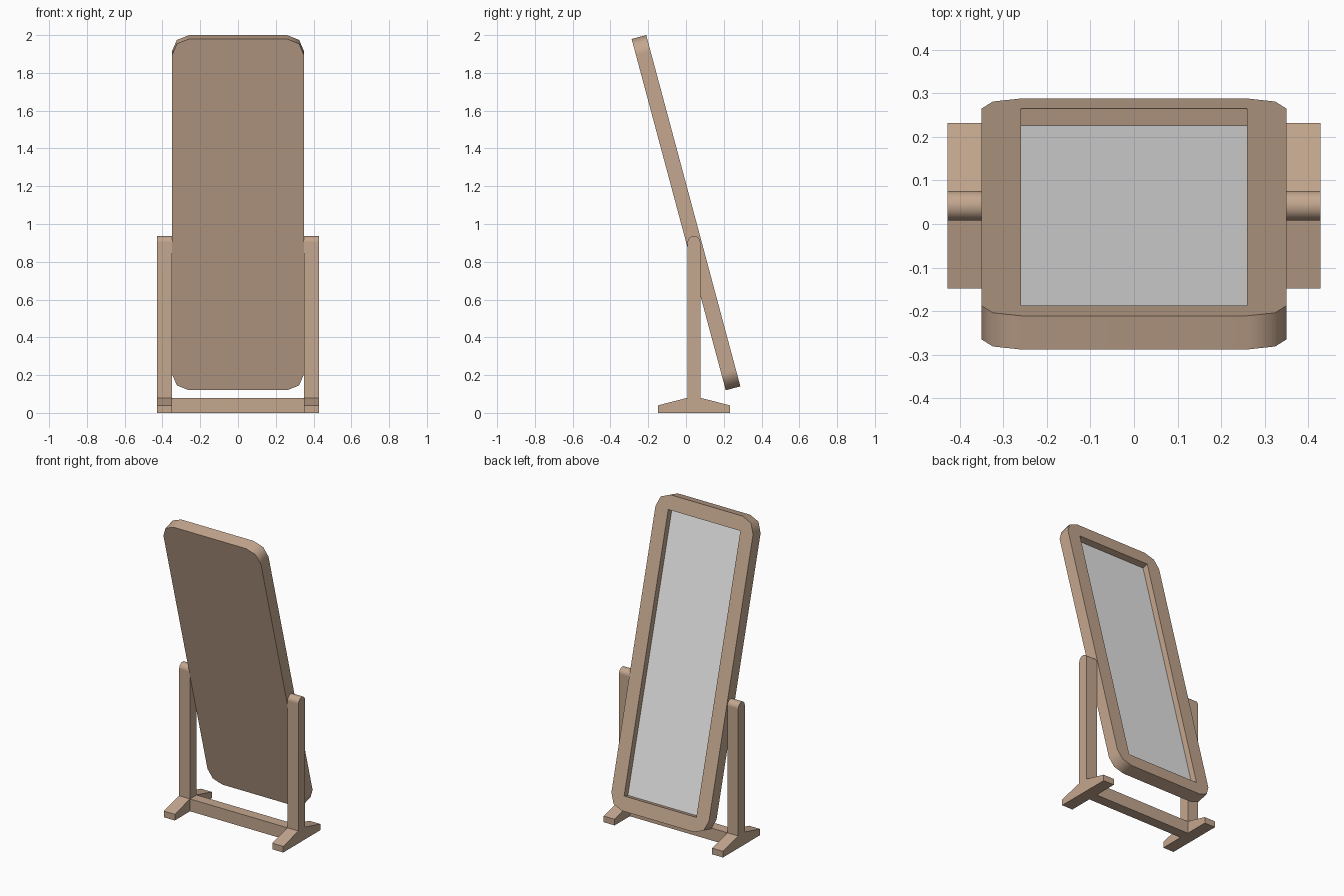
import bpy, bmesh, math
from mathutils import Vector, Matrix

cube = bpy.data.objects.get("Cube")
if cube:
    bpy.data.objects.remove(cube)


def material(name, colour):
    mat = bpy.data.materials.new(name)
    mat.use_nodes = True
    mat.diffuse_color = (*colour, 1)
    mat.node_tree.nodes["Principled BSDF"].inputs["Base Color"].default_value = (*colour, 1)
    return mat


wood = material("warm wood", (0.55, 0.385, 0.275))
glass = material("silver glass", (0.8, 0.8, 0.8))


def prism(name, points, axis, low, high, mat, smooth=False):
    """Extrude a closed outline: (y, z) points along x, or (x, z) points along y."""
    place = (lambda u, v: Vector((low, u, v))) if axis == "x" else (lambda u, v: Vector((u, low, v)))
    shift = Vector((high - low, 0, 0)) if axis == "x" else Vector((0, high - low, 0))
    bm = bmesh.new()
    base = bm.faces.new([bm.verts.new(place(u, v)) for u, v in points])
    grown = bmesh.ops.extrude_face_region(bm, geom=[base], use_keep_orig=True)["geom"]
    bmesh.ops.translate(bm, vec=shift, verts=[g for g in grown if isinstance(g, bmesh.types.BMVert)])
    bmesh.ops.recalc_face_normals(bm, faces=bm.faces)
    mesh = bpy.data.meshes.new(name)
    bm.to_mesh(mesh)
    bm.free()
    mesh.materials.append(mat)
    obj = bpy.data.objects.new(name, mesh)
    bpy.context.collection.objects.link(obj)
    if smooth:
        soften(obj)
    return obj


def soften(obj):
    bpy.ops.object.select_all(action="DESELECT")
    obj.select_set(True)
    bpy.context.view_layer.objects.active = obj
    bpy.ops.object.shade_smooth_by_angle(angle=math.radians(50))
    obj.modifiers.new("even shading", "WEIGHTED_NORMAL").keep_sharp = True


def rectangle(half_w, half_h):
    return [(-half_w, -half_h), (half_w, -half_h), (half_w, half_h), (-half_w, half_h)]


def rounded(half_w, half_h, radius, steps):
    points = []
    for i, (sx, sz) in enumerate([(1, 1), (-1, 1), (-1, -1), (1, -1)]):
        for k in range(steps + 1):
            a = math.pi / 2 * (i + k / steps)
            points.append((sx * (half_w - radius) + radius * math.cos(a),
                           sz * (half_h - radius) + radius * math.sin(a)))
    return points


# Tilted frame with a recessed opening facing the back
tilt = Matrix.Translation((0, 0, 1.06)) @ Matrix.Rotation(math.radians(15), 4, "X")
inner = rectangle(0.259, 0.8725)
frame = prism("mirror_frame", rounded(0.35, 0.9625, 0.09, 2), "y", -0.04, 0.04, wood)
cutter = prism("opening_cutter", inner, "y", -0.003, 0.1, wood)
cutter.hide_render = True
cut = frame.modifiers.new("opening", "BOOLEAN")
cut.operation, cut.solver, cut.object = "DIFFERENCE", "EXACT", cutter
bpy.context.view_layer.objects.active = frame
bpy.ops.object.modifier_apply(modifier=cut.name)
bpy.data.objects.remove(cutter)
soften(frame)

# Mirror glass on the floor of the recess
pane = prism("mirror_glass", inner, "y", -0.003, 0.0, glass)
for obj in (frame, pane):
    obj.matrix_world = tilt

# Stand: feet and round-topped posts on both sides, joined by a rail
mid, half, foot_top = 0.042, 0.034, 0.08
foot_shape = [(-0.148, 0), (0.232, 0), (0.232, 0.04), (mid + half, foot_top),
              (mid - half, foot_top), (-0.148, 0.04)]
post_shape = [(mid - half, foot_top), (mid + half, foot_top)]
for k in range(9):
    a = math.pi * k / 8
    post_shape.append((mid + half * math.cos(a), 0.903 + half * math.sin(a)))

for side, sign in (("left", 1), ("right", -1)):
    low, high = sorted((sign * 0.35, sign * 0.428))
    prism(side + "_foot", foot_shape, "x", low, high, wood)
    prism(side + "_post", post_shape, "x", low, high, wood, smooth=True)

prism("cross_rail", [(mid - half, 0), (mid + half, 0), (mid + half, foot_top), (mid - half, foot_top)],
      "x", -0.35, 0.35, wood)
